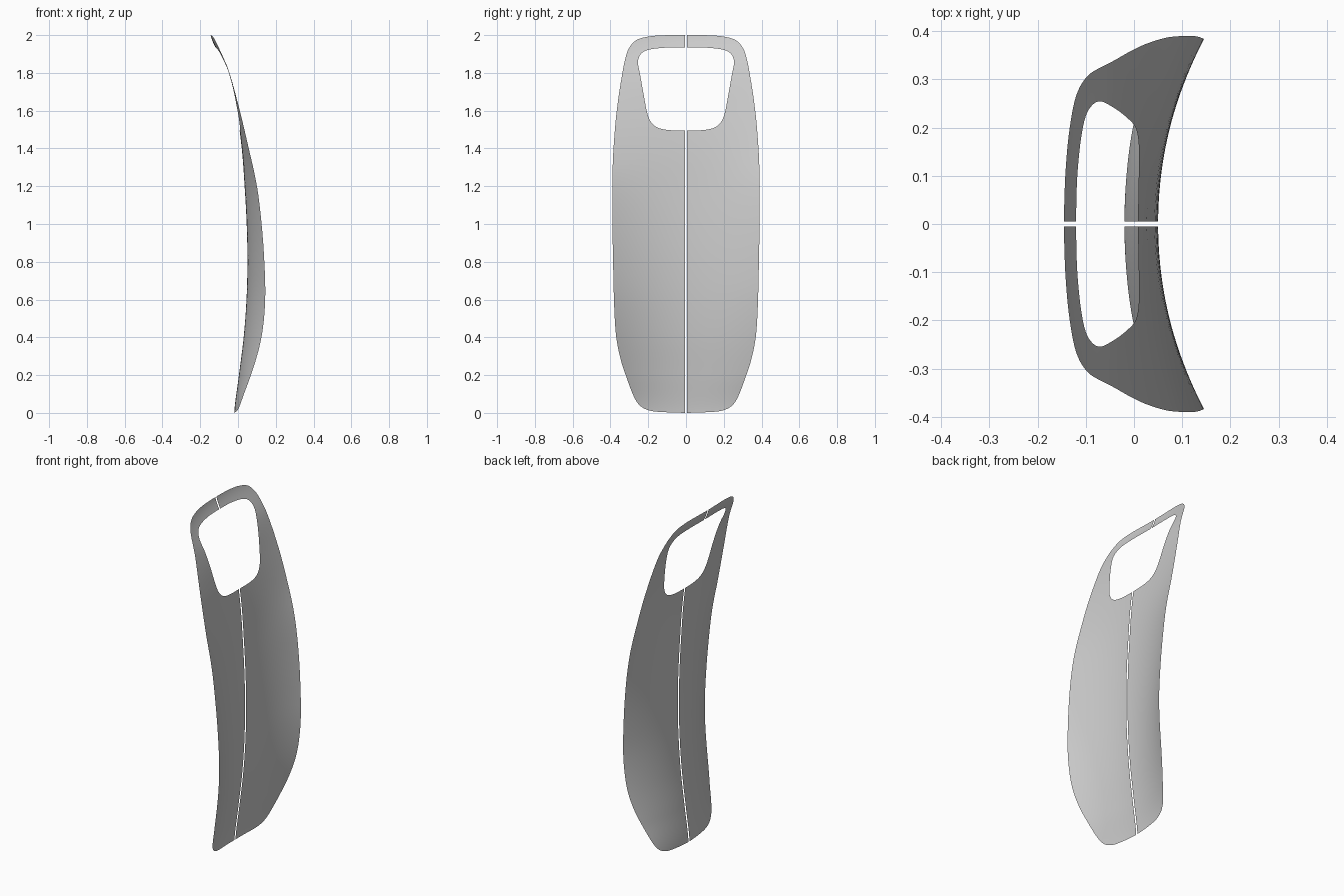
import bpy
import bmesh

default_cube = bpy.data.objects.get("Cube")
if default_cube:
    bpy.data.objects.remove(default_cube, do_unlink=True)

GAP = 0.005      # half the width of the centre slit
ACROSS = 20      # faces between inner and outer outline
STEPS = 5        # rows between neighbouring outline points


def smooth_value(points, position):
    """Catmull-Rom value at a fractional index along a list of tuples."""
    last = len(points) - 1
    index = max(0, min(int(position), last - 1))
    t = position - index
    start, end = points[index], points[index + 1]
    before = points[max(index - 1, 0)]
    after = points[min(index + 2, last)]
    result = []
    for a, b, c, d in zip(before, start, end, after):
        m, n = (c - a) / 2, (d - b) / 2
        result.append(b + t * (m + t * (3 * (c - b) - 2 * m - n
                                        + t * (2 * (b - c) + m + n))))
    return result


# Bow of the panel at even heights: centre line x, and sideways curl
bow = [(-.02, .41), (.005, .62), (.03, .69), (.045, .68), (.05, .6),
       (.046, .52), (.035, .43), (.02, .25), (-.008, .13), (-.052, .06),
       (-.145, .25)]


def on_surface(y, z):
    centre, curl = smooth_value(bow, z / 2 * (len(bow) - 1))
    return (centre + curl * y * y, y, z)


# Handle ring: hole outline (y, z) paired with outer rim (y, z)
handle = [
    (GAP, 1.935, GAP, 2), (.1, 1.934, .12, 1.999), (.18, 1.926, .2, 1.992),
    (.225, 1.912, .265, 1.972), (.248, 1.885, .305, 1.925),
    (.254, 1.85, .325, 1.86), (.243, 1.79, .34, 1.78),
    (.225, 1.69, .356, 1.68), (.206, 1.59, .37, 1.57),
    (.185, 1.54, .378, 1.48), (.15, 1.51, .383, 1.41),
    (.09, 1.497, .387, 1.34), (GAP, 1.495, .389, 1.26)]

# Lower body: height on the centre slit paired with outer rim (y, z)
body_rim = [
    (1.495, .389, 1.26), (1.2, .39, 1.05), (.9, .386, .8), (.65, .38, .56),
    (.45, .369, .4), (.32, .345, .28), (.22, .312, .18), (.15, .28, .095),
    (.1, .25, .045), (.07, .21, .018), (.05, .15, .006), (.03, GAP, 0)]
body = [(GAP, slit_z, rim_y, rim_z) for slit_z, rim_y, rim_z in body_rim]


def loft(bm, pairs):
    """Fill the band between the two paired outlines with quads."""
    previous = None
    for step in range((len(pairs) - 1) * STEPS + 1):
        inner_y, inner_z, outer_y, outer_z = smooth_value(pairs, step / STEPS)
        row = []
        for column in range(ACROSS + 1):
            t = column / ACROSS
            y = max(GAP, inner_y + t * (outer_y - inner_y))
            z = max(0, inner_z + t * (outer_z - inner_z))
            row.append(bm.verts.new(on_surface(y, z)))
        if previous:
            for i in range(ACROSS):
                bm.faces.new((previous[i], row[i], row[i + 1], previous[i + 1]))
        previous = row


# One half of the panel
bm = bmesh.new()
loft(bm, handle)
loft(bm, body)
bmesh.ops.remove_doubles(bm, verts=bm.verts, dist=0.0001)
for face in bm.faces:
    face.normal_update()
    if face.normal.x < 0:
        face.normal_flip()
    face.smooth = True
mesh = bpy.data.meshes.new("curved_panel")
bm.to_mesh(mesh)
bm.free()

panel = bpy.data.objects.new("curved_panel", mesh)
bpy.context.collection.objects.link(panel)

# Matching half across the slit
mirror = panel.modifiers.new("other_half", 'MIRROR')
mirror.use_axis = (False, True, False)
mirror.use_mirror_merge = False

# Plain grey material
colour = (.6, .6, .6, 1)
grey = bpy.data.materials.new("light_grey")
grey.use_nodes = True
grey.diffuse_color = colour
grey.node_tree.nodes["Principled BSDF"].inputs["Base Color"].default_value = colour
mesh.materials.append(grey)
